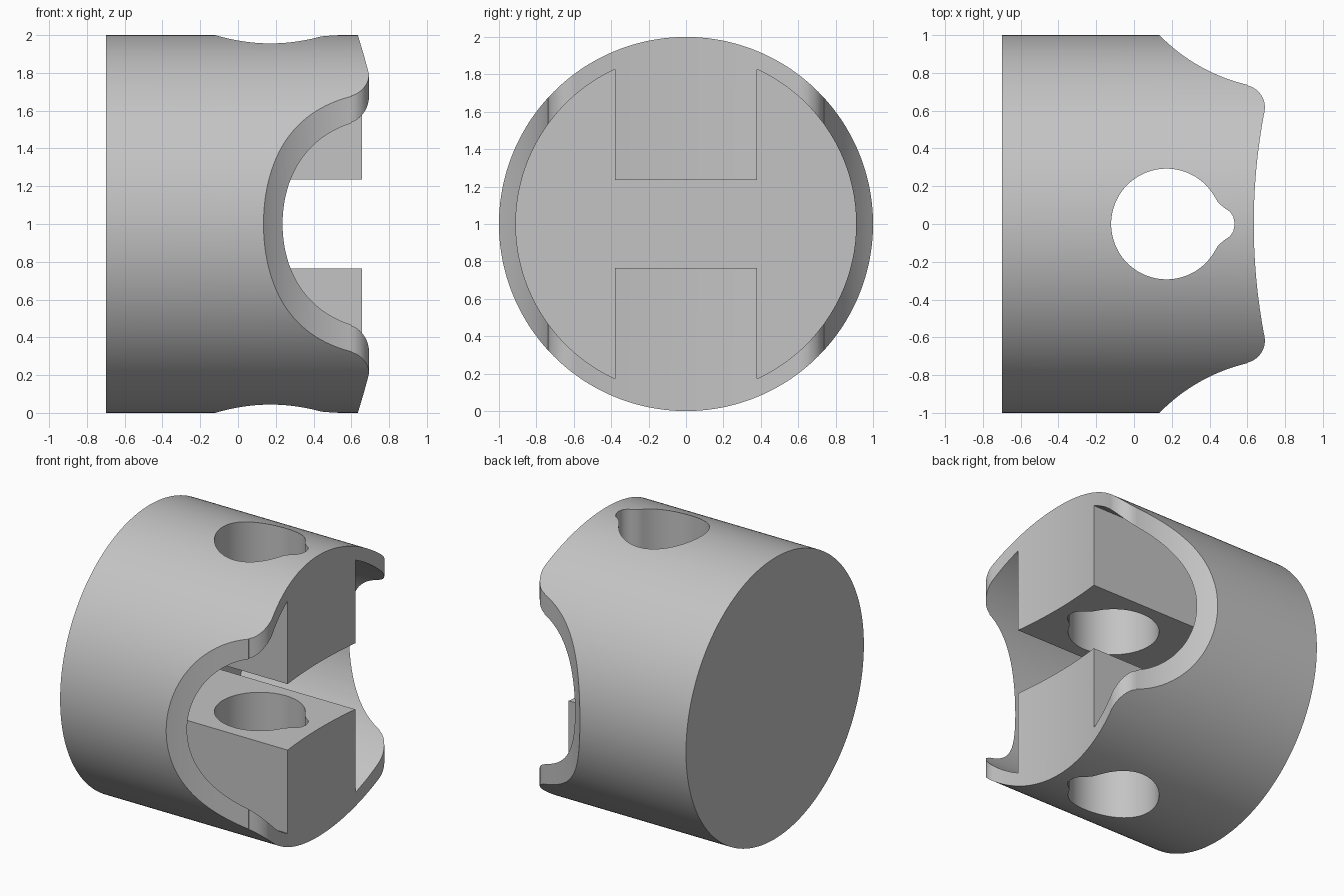
import bpy, bmesh
from math import sin, cos, acos, radians, degrees
from mathutils import Vector

cube = bpy.data.objects.get("Cube")
if cube:
    bpy.data.objects.remove(cube)

metal = bpy.data.materials.new("grey_metal")
metal.use_nodes = True
GREY = (0.55, 0.55, 0.55, 1)
metal.diffuse_color = GREY
metal.node_tree.nodes["Principled BSDF"].inputs["Base Color"].default_value = GREY


def arc(cx, cy, r, start, end, n):
    """Points along an arc, angles in degrees."""
    step = (end - start) / n
    return [(cx + r * cos(radians(start + i * step)),
             cy + r * sin(radians(start + i * step))) for i in range(n + 1)]


def extrude(name, points, push):
    """Closed solid from a planar outline pushed along a vector."""
    bm = bmesh.new()
    face = bm.faces.new([bm.verts.new(p) for p in points])
    top = bmesh.ops.extrude_face_region(bm, geom=[face], use_keep_orig=True)
    moved = [v for v in top["geom"] if isinstance(v, bmesh.types.BMVert)]
    bmesh.ops.translate(bm, verts=moved, vec=Vector(push))
    bmesh.ops.recalc_face_normals(bm, faces=bm.faces)
    mesh = bpy.data.meshes.new(name)
    bm.to_mesh(mesh)
    bm.free()
    obj = bpy.data.objects.new(name, mesh)
    bpy.context.collection.objects.link(obj)
    mesh.materials.append(metal)
    return obj


def cut(body, cutter, operation):
    """Apply a boolean and discard the cutter."""
    cutter.hide_render = True
    bpy.context.view_layer.objects.active = body
    mod = body.modifiers.new("cut", "BOOLEAN")
    mod.operation, mod.object, mod.solver = operation, cutter, "EXACT"
    bpy.ops.object.modifier_apply(modifier=mod.name)
    bpy.data.objects.remove(cutter)


# Round body lying along x
body = extrude("piston_body", [(-0.7, y, z + 1) for y, z in arc(0, 0, 1, 0, 358.5, 239)],
               (1.6, 0, 0))

# Skirt outline: side scallop, rounded corner, shallow hollow rim, then mirrored
half = arc(0.817, 1.664, 0.952, 216, 256.8, 32)
half += arc(0.573, 0.617, 0.12, 76.8, -11, 12)
half += arc(3.794, 0, 3.16, 169.5, 180, 12)
outline = [(-1, half[0][1])] + half
outline += [(x, -y) for x, y in reversed(outline[:-1])]
cut(body, extrude("skirt_outline", [(x, y, -0.5) for x, y in outline], (0, 0, 3)), "INTERSECT")

# Hollow bore that leaves an upper and a lower pin block
BORE, BLOCK, GAP = 0.91, 0.38, 0.235
edge = degrees(acos(BLOCK / BORE))
side = arc(0, 0, BORE, -edge, edge, 80) + [(BLOCK, GAP)]
section = [(BLOCK, -GAP)] + side
section += [(-y, -z) for y, z in section]
cut(body, extrude("bore", [(-0.53, y, z + 1) for y, z in section], (2, 0, 0)), "DIFFERENCE")

# Pin hole with a small rounded notch toward the open end
notch = [(0.445, 0.115), (0.475, 0.087), (0.507, 0.066), (0.526, 0.038)]
hole = arc(0.172, 0, 0.293, 328, 32, 1)[1:] + arc(0.172, 0, 0.293, 32, 328, 96)[1:]
hole += [(x, -y) for x, y in notch] + [(0.533, 0)] + notch[::-1]
cut(body, extrude("pin_hole", [(x, y, -0.5) for x, y in hole], (0, 0, 3)), "DIFFERENCE")

# Smooth curved walls, crisp machined edges
bpy.ops.object.select_all(action="DESELECT")
body.select_set(True)
bpy.context.view_layer.objects.active = body
bpy.ops.object.shade_smooth_by_angle(angle=radians(25))
